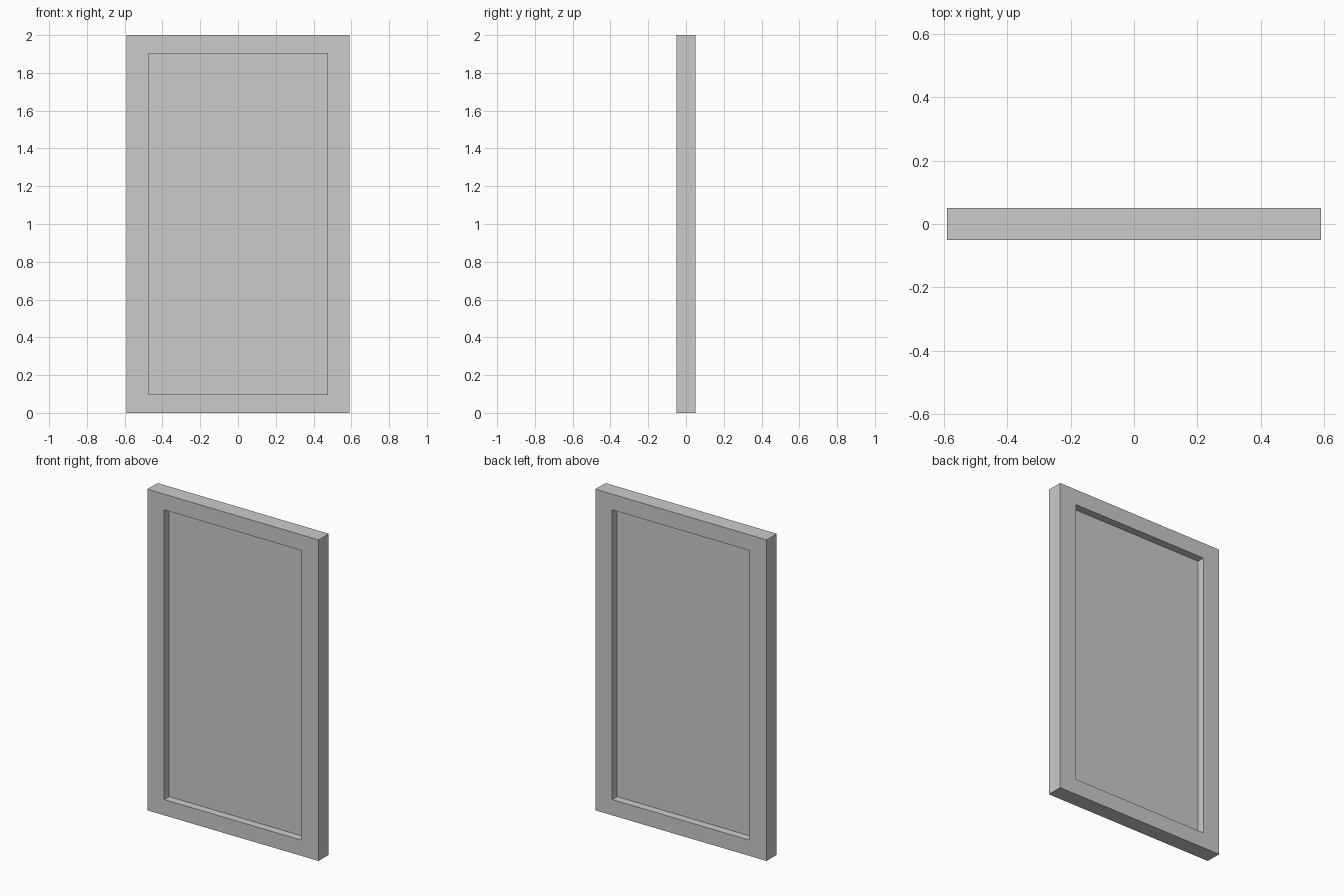
import bpy, bmesh

if "Cube" in bpy.data.objects:
    bpy.data.objects.remove(bpy.data.objects["Cube"])

OUTER_X, INNER_X = 0.59, 0.474
HEIGHT, RAIL = 2.0, 0.098
HALF_DEPTH = 0.05
PANEL_HALF = 0.002


def add_object(name, bm):
    bmesh.ops.recalc_face_normals(bm, faces=bm.faces)
    mesh = bpy.data.meshes.new(name)
    bm.to_mesh(mesh)
    bm.free()
    obj = bpy.data.objects.new(name, mesh)
    bpy.context.collection.objects.link(obj)
    return obj


def rectangle(bm, half_x, z0, z1, y):
    return [bm.verts.new((x, y, z)) for x, z in
            ((-half_x, z0), (half_x, z0), (half_x, z1), (-half_x, z1))]


# Frame: four rectangular loops joined into a closed ring
bm = bmesh.new()
loops = [rectangle(bm, OUTER_X, 0, HEIGHT, -HALF_DEPTH),
         rectangle(bm, OUTER_X, 0, HEIGHT, HALF_DEPTH),
         rectangle(bm, INNER_X, RAIL, HEIGHT - RAIL, HALF_DEPTH),
         rectangle(bm, INNER_X, RAIL, HEIGHT - RAIL, -HALF_DEPTH)]
for i in range(4):
    a, b = loops[i], loops[(i + 1) % 4]
    for j in range(4):
        k = (j + 1) % 4
        bm.faces.new((a[j], a[k], b[k], b[j]))
add_object("frame", bm)

# Panel: thin sheet set midway in the frame, recessed on both sides
bm = bmesh.new()
bmesh.ops.create_cube(bm, size=1)
bmesh.ops.scale(bm, vec=(2 * INNER_X, 2 * PANEL_HALF, HEIGHT - 2 * RAIL), verts=bm.verts)
panel = add_object("panel", bm)
panel.location.z = HEIGHT / 2
